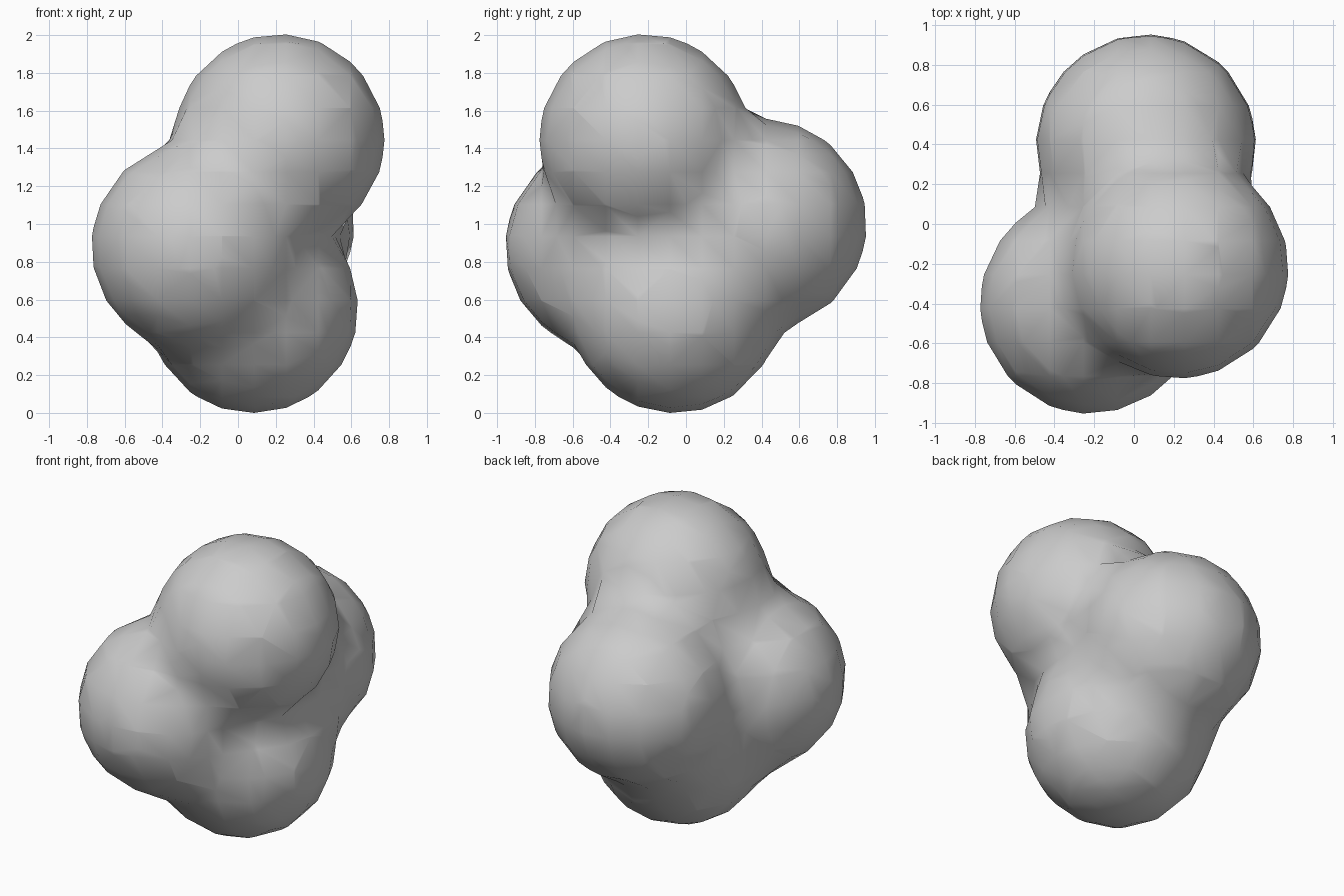
import bpy

if "Cube" in bpy.data.objects:
    bpy.data.objects.remove(bpy.data.objects["Cube"])

# Four stiff metaballs fused into one lumpy cluster
LOBES = [
    (0.22, -0.22, 1.45, 0.555),   # top lobe
    (0.06, 0.40, 1.00, 0.555),    # back lobe
    (-0.22, -0.40, 0.88, 0.555),  # left front lobe
    (0.08, -0.06, 0.555, 0.555),  # bottom lobe
]
STIFFNESS, THRESHOLD = 10.0, 0.6
# ratio between the visible radius and the influence radius
RATIO = (1 - (THRESHOLD / STIFFNESS) ** (1 / 3)) ** 0.5

ball = bpy.data.metaballs.new("blob_cluster")
ball.threshold = THRESHOLD
ball.resolution = ball.render_resolution = 0.17
for x, y, z, r in LOBES:
    e = ball.elements.new(type='BALL')
    e.co = (x, y, z)
    e.radius = r / RATIO
    e.stiffness = STIFFNESS
source = bpy.data.objects.new("blob_source", ball)
bpy.context.collection.objects.link(source)
bpy.context.view_layer.update()

# Freeze the surface to a smooth mesh
evaluated = source.evaluated_get(bpy.context.evaluated_depsgraph_get())
mesh = bpy.data.meshes.new_from_object(evaluated)
bpy.data.objects.remove(source)
blob = bpy.data.objects.new("blob_cluster", mesh)
bpy.context.collection.objects.link(blob)
mesh.shade_smooth()

# Stand it on the ground
low = min(v.co.z for v in mesh.vertices)
for v in mesh.vertices:
    v.co.z -= low
